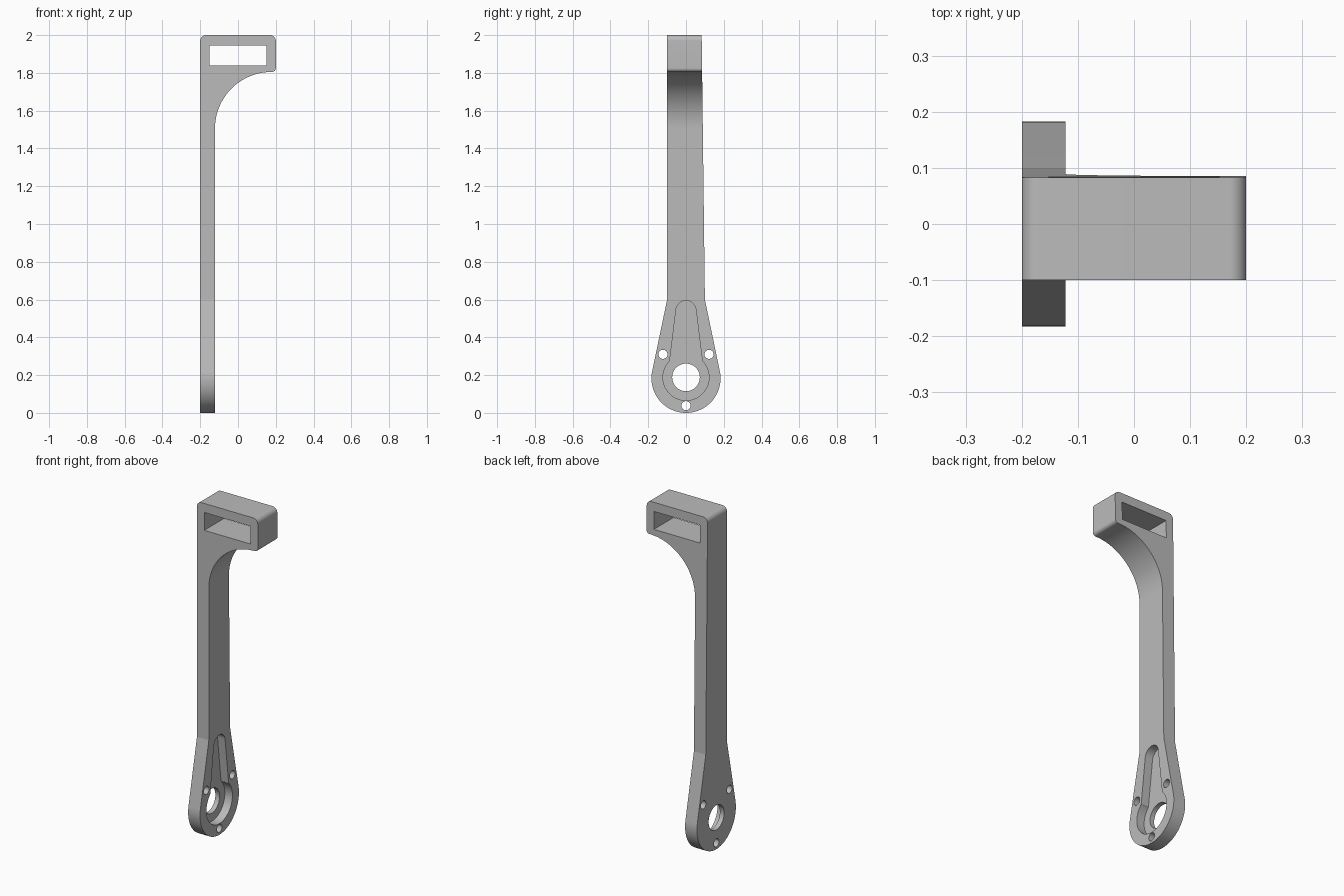
import bpy, bmesh
from math import sin, cos, radians, degrees, acos, atan2, hypot

cube = bpy.data.objects.get("Cube")
if cube:
    bpy.data.objects.remove(cube, do_unlink=True)


def arc(cx, cy, r, start, end, steps=16):
    """Points along an arc, angles in degrees."""
    angles = [radians(start + (end - start) * i / steps) for i in range(steps + 1)]
    return [(cx + r * cos(a), cy + r * sin(a)) for a in angles]


def circle(cx, cy, r, steps=56):
    return arc(cx, cy, r, 0, 360, steps)[:-1]


def prism(name, outline, axis, low, high):
    """Extrude a closed outline along x (outline in y, z) or y (outline in x, z)."""
    def place(p, d):
        return (d, p[0], p[1]) if axis == "x" else (p[0], d, p[1])
    bm = bmesh.new()
    rings = [[bm.verts.new(place(p, d)) for p in outline] for d in (low, high)]
    n = len(outline)
    for ring in rings:
        bm.faces.new(ring)
    for i in range(n):
        j = (i + 1) % n
        bm.faces.new((rings[0][i], rings[0][j], rings[1][j], rings[1][i]))
    bmesh.ops.recalc_face_normals(bm, faces=bm.faces)
    mesh = bpy.data.meshes.new(name)
    bm.to_mesh(mesh)
    bm.free()
    obj = bpy.data.objects.new(name, mesh)
    bpy.context.collection.objects.link(obj)
    return obj


def combine(obj, tool, operation):
    mod = obj.modifiers.new(tool.name, "BOOLEAN")
    mod.operation = operation
    mod.solver = "EXACT"
    mod.object = tool
    tool.hide_render = True
    tools.append(tool)


tools = []
left, inner, right = -0.2, -0.122, 0.2
fillet = 0.3
under = 1.805                      # underside of the head
ring_z, ring_r = 0.183, 0.183      # rounded lower end
hole_z = 0.188
shoulder = 0.6

# Arm and head: front profile with a large fillet under the head
front_profile = (
    [(left, -0.1), (inner, -0.1)]
    + arc(inner + fillet, under - fillet, fillet, 180, 90, 32)
    + arc(right - 0.02, under + 0.02, 0.02, -90, 0)
    + arc(right - 0.03, 1.97, 0.03, 0, 90)
    + arc(left + 0.03, 1.97, 0.03, 90, 180)
)
bracket = prism("bracket_arm", front_profile, "y", -0.5, 0.5)

# Side profile: round lower end, tangent flanks, slightly tapered shaft
rise = shoulder - ring_z
tangent = degrees(atan2(rise, 0.1) - acos(ring_r / hypot(0.1, rise)))
side_profile = (
    [(0.0818, 2.1), (-0.1, 2.1), (-0.1, shoulder)]
    + arc(0, ring_z, ring_r, 180 - tangent, 360 + tangent, 48)
    + [(0.1, shoulder)]
)
combine(bracket, prism("side_outline", side_profile, "x", -0.5, 0.5), "INTERSECT")

# Slot through the head
slot = [(-0.152, 1.84), (0.152, 1.84), (0.152, 1.946), (-0.152, 1.946)]
combine(bracket, prism("slot_cutter", slot, "y", -0.6, 0.6), "DIFFERENCE")

# Keyhole-shaped recess on the inner face
recess = arc(0, hole_z, 0.122, 135, 405, 48) + arc(0, 0.541, 0.053, 7, 173, 28)
combine(bracket, prism("recess_cutter", recess, "x", inner - 0.05, 0), "DIFFERENCE")

# Shaft hole and three screw holes
holes = [(0, hole_z, 0.073), (0, 0.038, 0.024), (-0.122, 0.31, 0.024), (0.122, 0.31, 0.024)]
for i, (y, z, r) in enumerate(holes):
    combine(bracket, prism(f"hole_cutter_{i}", circle(y, z, r), "x", -0.6, 0.6), "DIFFERENCE")

# Bake the cuts and discard the cutters
graph = bpy.context.evaluated_depsgraph_get()
graph.update()
baked = bpy.data.meshes.new_from_object(bracket.evaluated_get(graph))
bracket.modifiers.clear()
bracket.data = baked
for tool in tools:
    bpy.data.objects.remove(tool, do_unlink=True)

# Plain grey finish
grey = bpy.data.materials.new("plain_grey")
grey.use_nodes = True
colour = (0.5, 0.5, 0.5, 1)
grey.diffuse_color = colour
grey.node_tree.nodes["Principled BSDF"].inputs["Base Color"].default_value = colour
baked.materials.clear()
baked.materials.append(grey)
for face in baked.polygons:
    face.material_index = 0

bpy.ops.object.select_all(action="DESELECT")
bracket.select_set(True)
bpy.context.view_layer.objects.active = bracket
bpy.ops.object.shade_smooth_by_angle(angle=radians(9))
